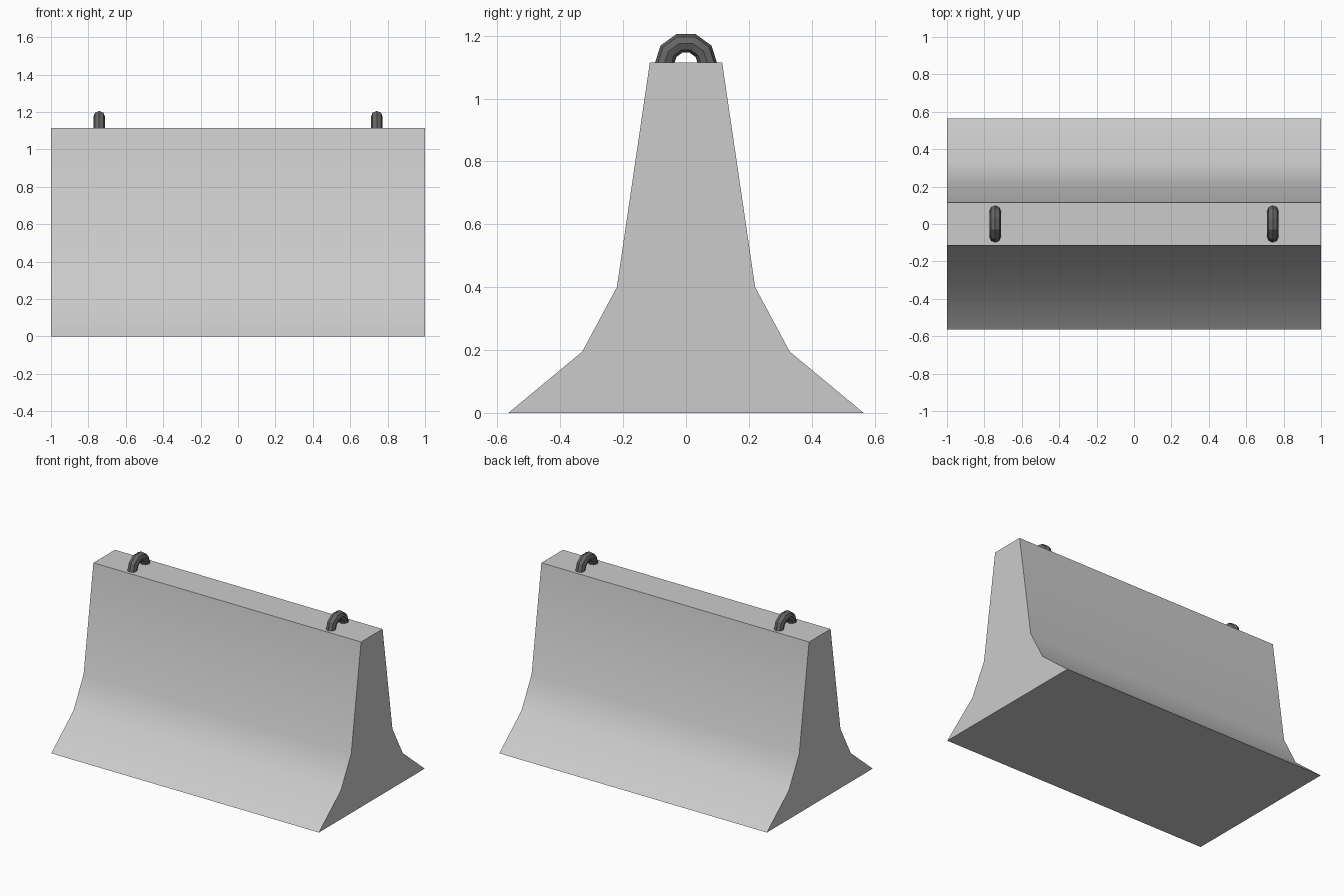
import bpy, bmesh
from math import cos, sin, pi, radians
from mathutils import Vector

if "Cube" in bpy.data.objects:
    bpy.data.objects.remove(bpy.data.objects["Cube"])


def finish(name, bm, mat=None):
    bmesh.ops.recalc_face_normals(bm, faces=bm.faces)
    mesh = bpy.data.meshes.new(name)
    bm.to_mesh(mesh)
    bm.free()
    obj = bpy.data.objects.new(name, mesh)
    bpy.context.collection.objects.link(obj)
    if mat:
        mesh.materials.append(mat)
    bpy.ops.object.select_all(action='DESELECT')
    obj.select_set(True)
    bpy.context.view_layer.objects.active = obj
    bpy.ops.object.shade_smooth_by_angle(angle=radians(30))
    return obj


# Concrete barrier: mirrored half profile extruded along x
half = [(0.565, 0), (0.33, 0.195), (0.22, 0.40), (0.115, 1.115)]
profile = half + [(-y, z) for y, z in reversed(half)]
bm = bmesh.new()
end = bm.faces.new([bm.verts.new((-1, y, z)) for y, z in profile])
ext = bmesh.ops.extrude_face_region(bm, geom=[end], use_keep_orig=True)
moved = [v for v in ext["geom"] if isinstance(v, bmesh.types.BMVert)]
bmesh.ops.translate(bm, verts=moved, vec=(2, 0, 0))
finish("concrete_barrier", bm)

# Dark steel for the lifting loops
steel = bpy.data.materials.new("dark_steel")
steel.diffuse_color = (0.13, 0.13, 0.13, 1)
steel.use_nodes = True
steel.node_tree.nodes["Principled BSDF"].inputs["Base Color"].default_value = steel.diffuse_color


# Lifting loop: half ring of low-poly tube standing across the top
def lifting_loop(name, x, major=0.069, minor=0.031, segs=5, sides=8):
    bm = bmesh.new()
    rings = []
    for i in range(segs + 1):
        a = pi * i / segs
        ring = []
        for j in range(sides):
            t = 2 * pi * j / sides
            r = major + minor * cos(t)
            ring.append(bm.verts.new((x + minor * sin(t), r * cos(a), 1.11 + r * sin(a))))
        rings.append(ring)
    for a, b in zip(rings, rings[1:]):
        for j in range(sides):
            k = (j + 1) % sides
            bm.faces.new((a[j], a[k], b[k], b[j]))
    bm.faces.new(rings[0])
    bm.faces.new(rings[-1])
    finish(name, bm, steel)


for side, x in (("left", -0.742), ("right", 0.742)):
    lifting_loop(f"lifting_loop_{side}", x)
